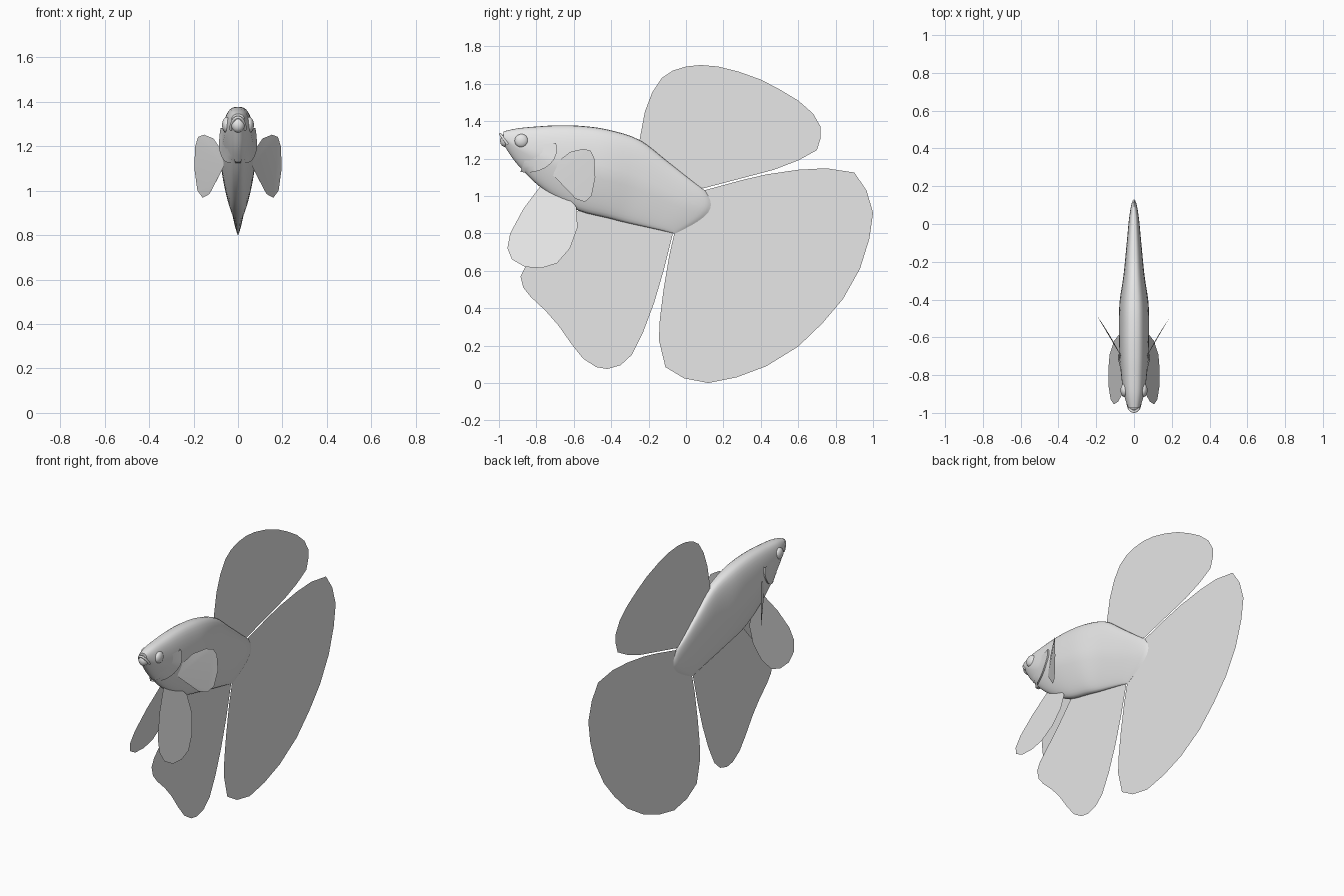
import bpy, bmesh, math

cube = bpy.data.objects.get("Cube")
if cube:
    bpy.data.objects.remove(cube)

grey = bpy.data.materials.new("plain_grey")
grey.use_nodes = True
grey.diffuse_color = (0.8, 0.8, 0.8, 1)
grey.node_tree.nodes["Principled BSDF"].inputs["Base Color"].default_value = (0.8, 0.8, 0.8, 1)


def finish(obj, smooth=None):
    obj.data.materials.append(grey)
    if smooth:
        bpy.ops.object.select_all(action="DESELECT")
        obj.select_set(True)
        bpy.context.view_layer.objects.active = obj
        bpy.ops.object.shade_smooth_by_angle(angle=math.radians(smooth))
    return obj


def mesh_object(name, bm, smooth=None):
    mesh = bpy.data.meshes.new(name)
    bm.to_mesh(mesh)
    bm.free()
    obj = bpy.data.objects.new(name, mesh)
    bpy.context.collection.objects.link(obj)
    return finish(obj, smooth)


def skin(bm, rows, closed=False):
    """Join equal rows of points with quads."""
    grid = [[bm.verts.new(p) for p in row] for row in rows]
    n = len(grid[0])
    for a, b in zip(grid, grid[1:]):
        for j in range(n if closed else n - 1):
            k = (j + 1) % n
            bm.faces.new((a[j], a[k], b[k], b[j]))
    return grid


# Body stations: top y, top z, bottom y, bottom z, half width, backward bow
STATIONS = [
    (-.975, 1.345, -.975, 1.275, .03, 0), (-.93, 1.356, -.93, 1.205, .046, 0),
    (-.88, 1.364, -.88, 1.145, .058, 0), (-.8, 1.371, -.8, 1.065, .068, 0),
    (-.7, 1.377, -.7, .99, .076, 0), (-.57, 1.375, -.57, .92, .08, 0),
    (-.42, 1.355, -.42, .882, .077, 0), (-.25, 1.3, -.32, .857, .056, .01),
    (-.1, 1.185, -.22, .835, .041, .03), (.02, 1.09, -.13, .815, .028, .06),
    (.075, 1.048, -.08, .803, .015, .09), (.1, 1.03, -.06, .798, .002, .1),
]


def station(s):
    """Smoothly interpolated station at index s."""
    last = len(STATIONS) - 1
    i = min(int(s), last - 1)
    f = s - i
    a, b, c, d = (STATIONS[max(0, min(last, i + k))] for k in (-1, 0, 1, 2))
    return [q + f * (r - p) / 2 + f * f * (p - 2.5 * q + 2 * r - e / 2)
            + f ** 3 * (1.5 * (q - r) + (e - p) / 2) for p, q, r, e in zip(a, b, c, d)]


def section_width(w, c):
    """Half width at c, from 1 at the top to -1 at the keel."""
    return w * max(0, 1 - c * c) ** .35 * (1 - .35 * max(0, -c))


def flank(y, z):
    """Half width of the upright head sections."""
    s = next(i for i in range(len(STATIONS)) if STATIONS[i + 1][0] >= y)
    s += (y - STATIONS[s][0]) / (STATIONS[s + 1][0] - STATIONS[s][0])
    _, top, _, low, w, _ = station(s)
    return section_width(w, max(-1, min(1, (2 * z - top - low) / (top - low))))


# Body
SIDES = 40
rows = []
for i in range(45):
    yt, zt, yb, zb, w, bow = station(i / 4)
    row = []
    for j in range(SIDES):
        ang = math.tau * j / SIDES
        c = math.cos(ang)
        f = (1 - c) / 2
        x = math.copysign(section_width(w, c), math.sin(ang))
        row.append((x, yt + (yb - yt) * f + bow * math.sin(math.pi * f), zt + (zb - zt) * f))
    rows.append(row)
bm = bmesh.new()
ends = skin(bm, rows, closed=True)
bm.faces.new(ends[0])
bm.faces.new(ends[-1])
bmesh.ops.recalc_face_normals(bm, faces=bm.faces)
mesh_object("body", bm, 50)


# Fins are thin sheets given by their side outline and a sideways offset rule
def fin(name, outline, offset=lambda y, z: 0):
    bm = bmesh.new()
    face = bm.faces.new([bm.verts.new((offset(y, z), y, z)) for y, z in outline])
    bmesh.ops.triangulate(bm, faces=[face])
    return mesh_object(name, bm, 40)


fin("dorsal_fin", [
    (-.25, 1.29), (-.22, 1.45), (-.18, 1.555), (-.13, 1.63), (-.07, 1.67), (0, 1.692),
    (.08, 1.7), (.17, 1.692), (.28, 1.665), (.4, 1.622), (.5, 1.57), (.6, 1.51),
    (.68, 1.44), (.72, 1.37), (.72, 1.31), (.7, 1.245), (.6, 1.19), (.47, 1.14),
    (.09, 1.04), (.02, 1.07)])
fin("tail_fin", [
    (.08, 1.025), (.3, 1.085), (.43, 1.115), (.6, 1.14), (.75, 1.148), (.9, 1.125),
    (.965, 1.03), (1, .91), (.98, .77), (.93, .61), (.84, .45), (.73, .32), (.6, .195),
    (.43, .09), (.27, .03), (.12, 0), (-.01, .025), (-.11, .085), (-.145, .23),
    (-.14, .34), (-.12, .5), (-.09, .68), (-.06, .81), (.08, .9)])
fin("anal_fin", [
    (-.57, .93), (-.7, .78), (-.86, .62), (-.885, .57), (-.87, .51), (-.83, .46),
    (-.75, .385), (-.68, .305), (-.61, .205), (-.55, .13), (-.48, .085), (-.42, .075),
    (-.35, .095), (-.29, .15), (-.23, .27), (-.17, .43), (-.12, .6), (-.07, .8),
    (-.3, .87)])

PELVIC = [(-.78, 1.05), (-.87, .93), (-.94, .8), (-.955, .72), (-.93, .66), (-.86, .62),
          (-.77, .615), (-.69, .64), (-.62, .72), (-.58, .83), (-.585, .94), (-.66, 1.02)]
PECTORAL = [(-.69, 1.18), (-.62, 1.235), (-.55, 1.252), (-.51, 1.242), (-.49, 1.2),
            (-.485, 1.1), (-.505, 1), (-.54, .968), (-.59, .985), (-.65, 1.05), (-.71, 1.11)]

for side, s in (("left", 1), ("right", -1)):
    fin(side + "_pelvic_fin", PELVIC, lambda y, z: s * (.015 + .285 * (1.04 - z)))
    fin(side + "_pectoral_fin", PECTORAL,
        lambda y, z: s * (.073 + .5 * (y + .69) + .5 * (y + .69) ** 2))

    # Eye with a low socket rim
    ex = flank(-.88, 1.295)
    bpy.ops.mesh.primitive_uv_sphere_add(segments=24, ring_count=16, radius=.036,
                                         location=(s * (ex - .005), -.88, 1.295))
    eye = bpy.context.object
    eye.name = side + "_eye"
    eye.scale.x = .6
    finish(eye, 60)

    # Gill cover: a plate that lifts off the flank towards its curved rear edge
    rows = []
    for i in range(13):
        f = i / 12
        a = math.radians(15 - 118 * f)
        ey, ez = -.85 + .16 * math.cos(a), 1.25 + .125 * math.sin(a)
        row = []
        for j in range(9):
            g = j / 8
            y, z = -.83 + (ey + .83) * g, 1.27 + (ez - 1.27) * g
            row.append((s * (flank(y, z) - .003 + .013 * g * g), y, z))
        row.append((s * (flank(ey, ez) - .005), ey, ez))
        rows.append(row)
    bm = bmesh.new()
    skin(bm, rows)
    bmesh.ops.remove_doubles(bm, verts=bm.verts, dist=.0005)
    bmesh.ops.recalc_face_normals(bm, faces=bm.faces)
    mesh_object(side + "_gill_cover", bm, 50)

# Upturned lower jaw
bpy.ops.mesh.primitive_uv_sphere_add(segments=20, ring_count=12, radius=1,
                                     location=(0, -.968, 1.296))
jaw = bpy.context.object
jaw.name = "lower_jaw"
jaw.scale = (.03, .026, .034)
finish(jaw, 60)

# Lip: a rounded arch around the mouth
curve = bpy.data.curves.new("lip", "CURVE")
curve.dimensions = "3D"
curve.bevel_depth = .007
curve.bevel_resolution = 3
curve.use_fill_caps = True
spline = curve.splines.new("POLY")
spline.points.add(12)
for i, p in enumerate(spline.points):
    a = math.pi * i / 12
    p.co = (.032 * math.cos(a), -.952 - .041 * math.sin(a), 1.275 + .055 * math.sin(a), 1)
lip = bpy.data.objects.new("lip", curve)
bpy.context.collection.objects.link(lip)
finish(lip)
